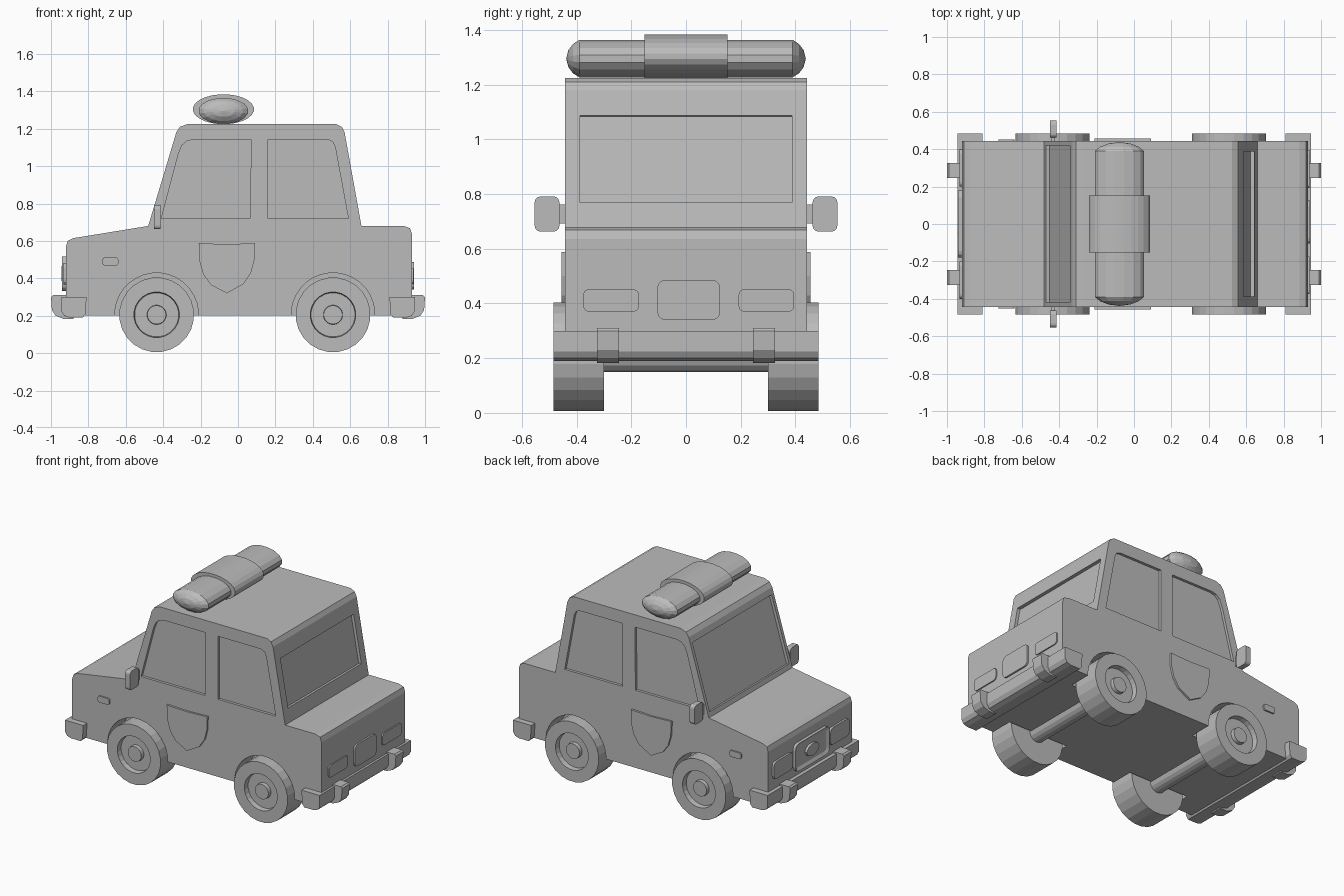
import bpy, bmesh, math
from mathutils import Vector

old = bpy.data.objects.get("Cube")
if old:
    bpy.data.objects.remove(old, do_unlink=True)

# One plain grey for the whole car
grey = bpy.data.materials.new("plain_grey")
grey.use_nodes = True
grey.diffuse_color = (0.5, 0.5, 0.5, 1)
grey.node_tree.nodes["Principled BSDF"].inputs["Base Color"].default_value = grey.diffuse_color


def finish(name, bm):
    bmesh.ops.recalc_face_normals(bm, faces=bm.faces)
    mesh = bpy.data.meshes.new(name)
    bm.to_mesh(mesh)
    bm.free()
    mesh.materials.append(grey)
    obj = bpy.data.objects.new(name, mesh)
    bpy.context.collection.objects.link(obj)
    return obj


def prism(name, points, axis, start, end):
    """Extrude a profile: (x, z) points along y, or (y, z) points along x."""
    bm = bmesh.new()
    place = (lambda u, v, d: (u, d, v)) if axis == "y" else (lambda u, v, d: (d, u, v))
    face = bm.faces.new([bm.verts.new(place(u, v, start)) for u, v in points])
    new = bmesh.ops.extrude_face_region(bm, geom=[face])["geom"]
    shift = Vector(place(0, 0, end - start))
    bmesh.ops.translate(bm, vec=shift, verts=[g for g in new if isinstance(g, bmesh.types.BMVert)])
    return finish(name, bm)


def lathe(name, profile, cx, cz, n, sx=1, sz=1):
    """Turn (radius, y) points around an axis along y."""
    bm = bmesh.new()
    rings = []
    for r, y in profile:
        count = n if r > 0 else 1
        angles = [2 * math.pi * (i + 0.5) / n for i in range(count)]
        rings.append([bm.verts.new((cx + sx * r * math.cos(a), y, cz + sz * r * math.sin(a)))
                      for a in angles])
    for a, b in zip(rings, rings[1:]):
        for i in range(n):
            j = (i + 1) % n
            quad = [a[i % len(a)], a[j % len(a)], b[j % len(b)], b[i % len(b)]]
            bm.faces.new(list(dict.fromkeys(quad)))
    return finish(name, bm)


def rounded(u, v, w, h, r, steps=3):
    """Rounded rectangle outline centred on (u, v)."""
    pts = []
    for k, (su, sv) in enumerate([(1, 1), (-1, 1), (-1, -1), (1, -1)]):
        for i in range(steps + 1):
            a = math.pi / 2 * (k + i / steps)
            pts.append((u + su * (w / 2 - r) + r * math.cos(a), v + sv * (h / 2 - r) + r * math.sin(a)))
    return pts


def slanted(low, high, z0, z1, side, depth=0.02):
    """Slab profile sunk into a sloping pane between two heights."""
    low, high = Vector(low), Vector(high)
    d = (high - low).normalized()
    out = Vector((d.y, -d.x)) * side
    a, b = (low + d * ((z - low.y) / d.y) for z in (z0, z1))
    return [tuple(p) for p in (a - out * depth, b - out * depth, b + out * 0.1, a + out * 0.1)]


HALF = 0.443
AXLES = (-0.435, 0.508)
WHEEL_Z = 0.205

# Body shell
body = prism("body", [(-0.92, 0.2), (-0.92, 0.57), (-0.91, 0.6), (-0.88, 0.615), (-0.48, 0.68),
                      (-0.33, 1.18), (-0.31, 1.21), (-0.27, 1.225), (0.525, 1.225), (0.555, 1.21),
                      (0.57, 1.18), (0.66, 0.68), (0.885, 0.68), (0.92, 0.668), (0.93, 0.635),
                      (0.93, 0.2)], "y", -HALF, HALF)

# Cutters for window recesses and wheel arches
front_window = [(-0.41, 0.72), (-0.32, 1.06), (-0.3, 1.11), (-0.275, 1.133), (-0.24, 1.142),
                (0.07, 1.142), (0.065, 0.72)]
rear_window = [(0.16, 0.72), (0.16, 1.142), (0.48, 1.142), (0.507, 1.13), (0.52, 1.1), (0.59, 0.72)]
cutters = [
    prism("windshield_cutter", slanted((-0.48, 0.68), (-0.33, 1.18), 0.71, 1.14, -1), "y", -0.42, 0.42),
    prism("back_window_cutter", slanted((0.66, 0.68), (0.57, 1.18), 0.77, 1.087, 1), "y", -0.388, 0.388),
]
for s in (-1, 1):
    for outline in (front_window, rear_window):
        cutters.append(prism("side_window_cutter", outline, "y", s * (HALF - 0.018), s * 0.6))
    for x in AXLES:
        cutters.append(lathe("arch_cutter", [(0, s * 0.29), (0.224, s * 0.29), (0.224, s * 0.6), (0, s * 0.6)],
                             x, WHEEL_Z, 32))
for cutter in cutters:
    cutter.hide_render = True
    mod = body.modifiers.new("cut", "BOOLEAN")
    mod.operation, mod.solver, mod.object = "DIFFERENCE", "EXACT", cutter
bpy.context.view_layer.update()
cut_mesh = bpy.data.meshes.new_from_object(body.evaluated_get(bpy.context.evaluated_depsgraph_get()))
body.modifiers.clear()
body.data = cut_mesh
for cutter in cutters:
    bpy.data.objects.remove(cutter, do_unlink=True)

# Wheels and axles
for x, end in zip(AXLES, ("front", "rear")):
    lathe(end + "_axle", [(0, -0.32), (0.057, -0.32), (0.057, 0.32), (0, 0.32)], x, WHEEL_Z, 16)
    for s, side in ((1, "left"), (-1, "right")):
        tyre = [(0, 0.3), (0.2, 0.3), (0.2, 0.484), (0.122, 0.484), (0.118, 0.45),
                (0.052, 0.45), (0.05, 0.475), (0, 0.475)]
        lathe(f"{end}_wheel_{side}", [(r, s * y) for r, y in tyre], x, WHEEL_Z, 24)

# Bumpers with upright guards
bar = [(0.81, 0.3), (0.945, 0.3), (0.945, 0.225), (0.93, 0.2), (0.9, 0.19), (0.83, 0.19), (0.815, 0.21)]
guard = [(0.88, 0.31), (0.99, 0.31), (1.0, 0.3), (0.995, 0.23), (0.975, 0.2), (0.93, 0.182), (0.88, 0.182)]
for s, end in ((-1, "front"), (1, "rear")):
    prism(end + "_bumper", [(s * x, z) for x, z in bar], "y", -0.484, 0.484)
    for y in (-0.285, 0.285):
        prism(end + "_bumper_guard", [(s * x, z) for x, z in guard], "y", y - 0.04, y + 0.04)

# Lamps and plates on both ends
for s in (-1, 1):
    prism("headlight", rounded(s * 0.3, 0.425, 0.2, 0.115, 0.025), "x", -0.9, -0.934)
    prism("tail_light", rounded(s * 0.284 + 0.01, 0.411, 0.203, 0.082, 0.02), "x", 0.9, 0.938)
prism("rear_plate", rounded(0.01, 0.413, 0.23, 0.147, 0.03), "x", 0.9, 0.941)

# Grille: raised frame around a sunken panel with an oval boss
grille = prism("grille", rounded(0, 0.425, 0.36, 0.185, 0.035), "x", -0.9, -0.94)
bm = bmesh.new()
bm.from_mesh(grille.data)
front = min(bm.faces, key=lambda f: f.calc_center_median().x)
bmesh.ops.inset_region(bm, faces=[front], thickness=0.02)
bmesh.ops.translate(bm, vec=(0.012, 0, 0), verts=front.verts)
bm.to_mesh(grille.data)
bm.free()
oval = [(0.065 * math.cos(a), 0.425 + 0.04 * math.sin(a))
        for a in (math.tau * i / 16 for i in range(16))]
prism("grille_boss", oval, "x", -0.92, -0.944)

# Side details: shield, marker lamp, door mirror
shield = [(-0.21, 0.588), (-0.06, 0.582), (0.09, 0.588), (0.088, 0.5), (0.07, 0.43), (0.03, 0.37),
          (-0.06, 0.32), (-0.145, 0.365), (-0.185, 0.42), (-0.205, 0.49)]
for s, side in ((1, "left"), (-1, "right")):
    prism("shield_" + side, shield, "y", s * 0.44, s * 0.456)
    prism("marker_lamp_" + side, rounded(-0.682, 0.49, 0.085, 0.042, 0.012), "y", s * 0.44, s * 0.453)
    prism("mirror_" + side, rounded(s * 0.508, 0.727, 0.09, 0.128, 0.02), "x", -0.45, -0.414)
    prism("mirror_stem_" + side, rounded(s * 0.45, 0.727, 0.06, 0.07, 0.005), "x", -0.442, -0.422)

# Roof light bar: domed oval tube with a wider middle housing
dome = [(0, 0.438), (0.45, 0.43), (0.78, 0.413), (1, 0.39)]
tube = [(r, -y) for r, y in dome] + [(r, y) for r, y in reversed(dome)]
lathe("light_bar", tube, -0.078, 1.295, 16, 0.134, 0.07)
lathe("light_bar_housing", [(0, -0.152), (1, -0.152), (1, 0.152), (0, 0.152)], -0.078, 1.304, 24, 0.164, 0.08)
